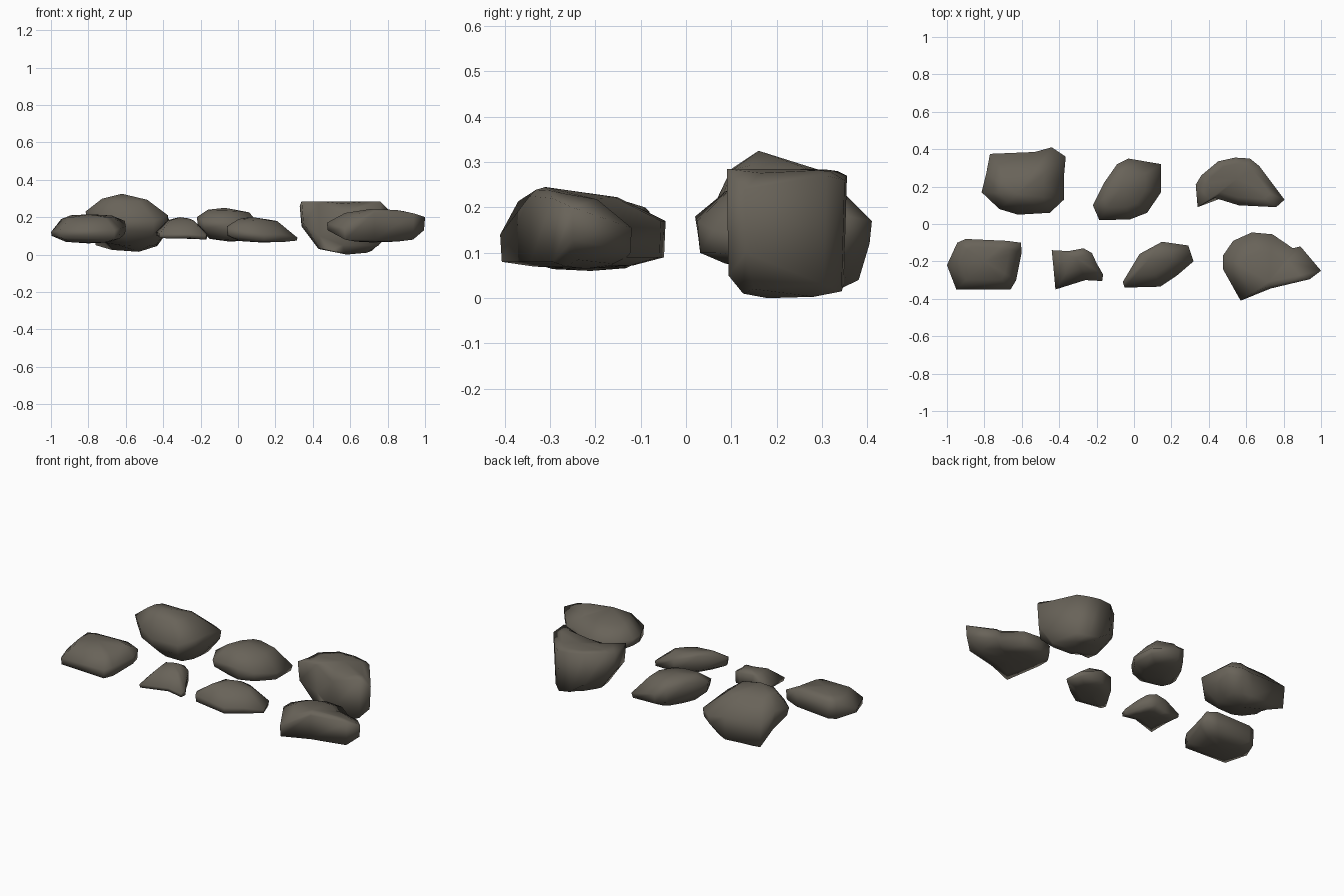
import bpy, bmesh
from mathutils import Vector

stone = bpy.data.materials.new("stone")
stone.diffuse_color = (0.14, 0.125, 0.1, 1)


def rock(name, rim, peak, base, top_in=0.45, low_in=0.04, base_in=0.4, bulge=0.8):
    """Loft a boulder: base point, base ring, low rim, high rim, top ring, peak.
    rim = (x, y, low z, high z) going round the plan outline."""
    peak, base = Vector(peak), Vector(base)

    def pull(p, target, t, zt):
        q = p.lerp(target, t)
        q.z = p.z + (target.z - p.z) * zt
        return q

    low = [Vector((x, y, a)) for x, y, a, b in rim]
    high = [Vector((x, y, b)) for x, y, a, b in rim]
    rings = [[pull(p, base, base_in, bulge) for p in low],
             [pull(p, base, low_in, 0) for p in low],
             high,
             [pull(p, peak, top_in, bulge) for p in high]]
    bm = bmesh.new()
    vr = [[bm.verts.new(p) for p in r] for r in rings]
    vb, vt = bm.verts.new(base), bm.verts.new(peak)
    n = len(rim)
    for i in range(n):
        j = (i + 1) % n
        for a, b in zip(vr, vr[1:]):
            bm.faces.new((a[i], a[j], b[j], b[i]))
        bm.faces.new((vb, vr[0][j], vr[0][i]))
        bm.faces.new((vt, vr[-1][i], vr[-1][j]))
    bmesh.ops.recalc_face_normals(bm, faces=bm.faces)
    for f in bm.faces:
        f.smooth = True
    me = bpy.data.meshes.new(name)
    bm.to_mesh(me)
    bm.free()
    me.materials.append(stone)
    ob = bpy.data.objects.new(name, me)
    bpy.context.collection.objects.link(ob)
    return ob


# back row
rock("back_left_rock", [
    (-0.815, 0.17, 0.18, 0.23), (-0.72, 0.08, 0.15, 0.22), (-0.62, 0.05, 0.13, 0.18),
    (-0.45, 0.06, 0.12, 0.18), (-0.375, 0.13, 0.15, 0.21), (-0.375, 0.25, 0.12, 0.2),
    (-0.365, 0.36, 0.13, 0.18), (-0.44, 0.41, 0.12, 0.17), (-0.53, 0.385, 0.04, 0.18),
    (-0.77, 0.375, 0.05, 0.19), (-0.79, 0.27, 0.13, 0.24)],
    (-0.62, 0.16, 0.325), (-0.53, 0.28, 0.015), bulge=0.72)

rock("back_middle_rock", [
    (-0.22, 0.10, 0.14, 0.2), (-0.185, 0.02, 0.14, 0.18), (-0.02, 0.025, 0.1, 0.17),
    (0.07, 0.06, 0.1, 0.15), (0.145, 0.17, 0.09, 0.13), (0.145, 0.32, 0.09, 0.12),
    (-0.03, 0.35, 0.11, 0.17), (-0.09, 0.32, 0.12, 0.2), (-0.16, 0.22, 0.13, 0.22)],
    (-0.07, 0.19, 0.25), (-0.05, 0.18, 0.07), top_in=0.4)

rock("back_right_rock", [
    (0.33, 0.21, 0.15, 0.26), (0.34, 0.09, 0.17, 0.285), (0.43, 0.14, 0.10, 0.27),
    (0.56, 0.10, 0.05, 0.22), (0.76, 0.09, 0.05, 0.285), (0.805, 0.13, 0.1, 0.24),
    (0.67, 0.31, 0.03, 0.27), (0.62, 0.35, 0.015, 0.26), (0.54, 0.355, 0.03, 0.27),
    (0.45, 0.335, 0.09, 0.28), (0.36, 0.26, 0.14, 0.28)],
    (0.55, 0.24, 0.285), (0.58, 0.18, 0.0), top_in=0.3, bulge=0.8)

# front row
rock("front_left_rock", [
    (-1.0, -0.22, 0.1, 0.12), (-0.95, -0.35, 0.09, 0.13), (-0.66, -0.35, 0.08, 0.13),
    (-0.63, -0.30, 0.085, 0.14), (-0.60, -0.15, 0.11, 0.15), (-0.605, -0.10, 0.12, 0.18),
    (-0.68, -0.09, 0.1, 0.2), (-0.90, -0.08, 0.09, 0.19), (-0.945, -0.10, 0.09, 0.19)],
    (-0.8, -0.2, 0.215), (-0.8, -0.21, 0.06), top_in=0.35, low_in=0.02)

rock("small_front_rock", [
    (-0.44, -0.14, 0.1, 0.12), (-0.43, -0.24, 0.1, 0.12), (-0.42, -0.35, 0.09, 0.11),
    (-0.26, -0.30, 0.09, 0.11), (-0.17, -0.305, 0.08, 0.1), (-0.165, -0.27, 0.08, 0.11),
    (-0.20, -0.21, 0.09, 0.15), (-0.225, -0.155, 0.1, 0.17), (-0.27, -0.13, 0.11, 0.18),
    (-0.35, -0.145, 0.1, 0.18)],
    (-0.31, -0.18, 0.2), (-0.3, -0.22, 0.085), top_in=0.5, low_in=0.02)

rock("front_middle_rock", [
    (-0.06, -0.31, 0.1, 0.15), (-0.05, -0.34, 0.1, 0.14), (0.14, -0.335, 0.075, 0.11),
    (0.23, -0.275, 0.075, 0.11), (0.318, -0.20, 0.075, 0.09), (0.29, -0.115, 0.08, 0.11),
    (0.15, -0.095, 0.09, 0.16), (0.03, -0.16, 0.1, 0.19)],
    (0.08, -0.19, 0.2), (0.12, -0.22, 0.065), low_in=0.02)

rock("front_right_rock", [
    (0.475, -0.17, 0.13, 0.17), (0.475, -0.24, 0.13, 0.17), (0.57, -0.41, 0.08, 0.14),
    (0.73, -0.345, 0.08, 0.225), (0.94, -0.295, 0.08, 0.22), (1.0, -0.25, 0.13, 0.2),
    (0.89, -0.12, 0.1, 0.155), (0.85, -0.13, 0.09, 0.16), (0.74, -0.055, 0.09, 0.17),
    (0.63, -0.045, 0.09, 0.17), (0.53, -0.09, 0.11, 0.17)],
    (0.72, -0.31, 0.245), (0.72, -0.22, 0.065), top_in=0.4, low_in=0.02, bulge=0.7)
